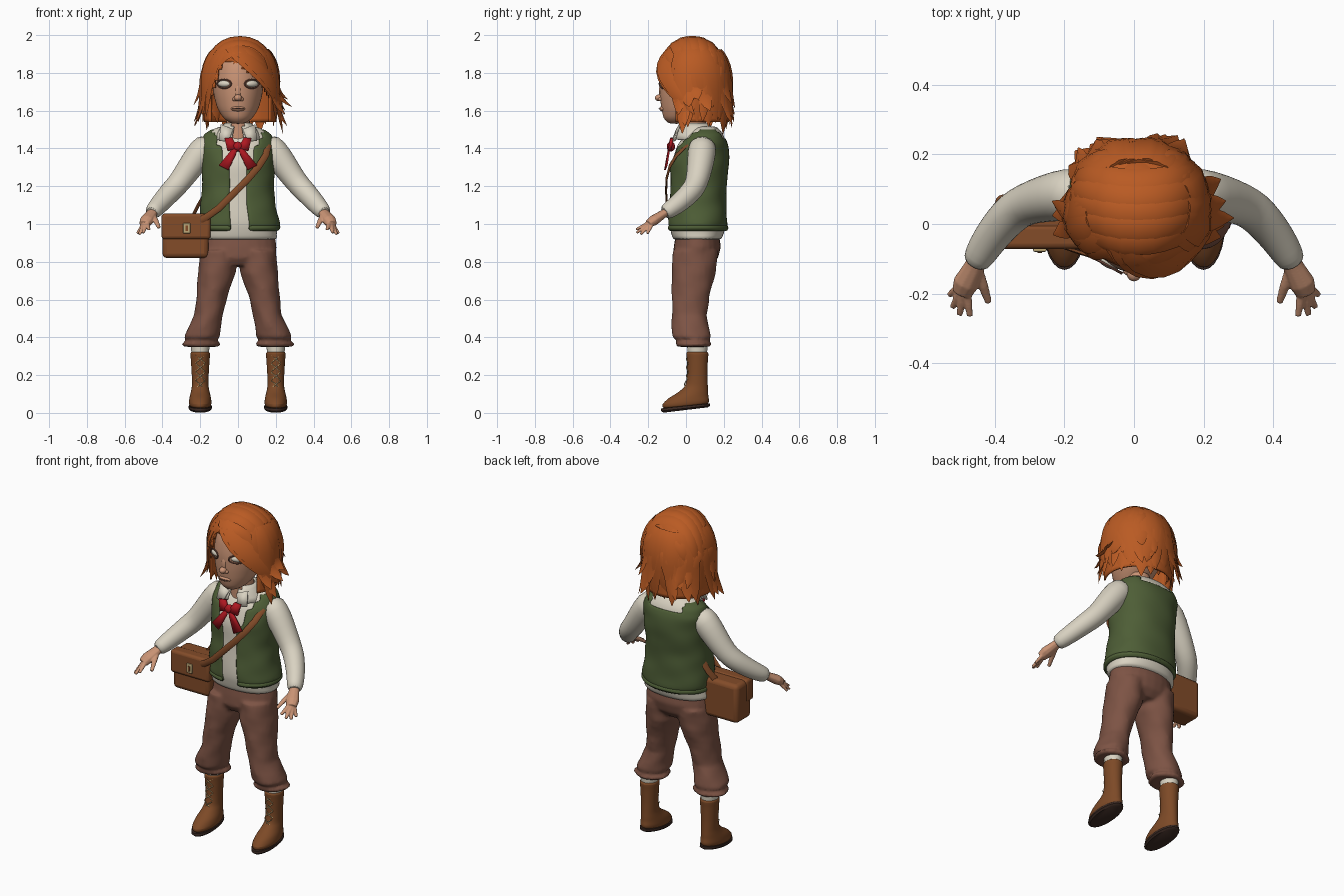
import bpy, bmesh, random
from math import sin, cos, pi, radians, copysign
from mathutils import Vector as V, Matrix

random.seed(4)
if "Cube" in bpy.data.objects:
    bpy.data.objects.remove(bpy.data.objects["Cube"])


def material(name, hexa):
    rgb = [(int(hexa[i:i + 2], 16) / 255) ** 2.2 for i in (0, 2, 4)] + [1]
    m = bpy.data.materials.new(name)
    m.use_nodes = True
    m.diffuse_color = rgb
    node = m.node_tree.nodes["Principled BSDF"]
    node.inputs["Base Color"].default_value = rgb
    node.inputs["Roughness"].default_value = 0.8
    return m


HAIR, SKIN = material("ginger_hair", "B85B28"), material("skin", "C89274")
SHIRT, VEST = material("cream_cloth", "D8D1C0"), material("green_wool", "4F5E39")
TROUSER, BOOT = material("brown_cloth", "7C5446"), material("boot_leather", "7C4B2B")
SOLE, BAG = material("dark_rubber", "3E2E28"), material("bag_leather", "824D2D")
RED, BRASS = material("red_ribbon", "AC1E26"), material("pale_brass", "BEA878")


def finish(name, bm, mat, drop=None, solid=0, remesh=0, sub=0, bevel=0):
    """Turn a bmesh into an object with its modifiers."""
    if drop:
        gone = [f for f in bm.faces if drop(f.calc_center_median())]
        bmesh.ops.delete(bm, geom=gone, context='FACES')
    bmesh.ops.recalc_face_normals(bm, faces=bm.faces)
    me = bpy.data.meshes.new(name)
    bm.to_mesh(me)
    bm.free()
    me.materials.append(mat)
    ob = bpy.data.objects.new(name, me)
    bpy.context.collection.objects.link(ob)
    if remesh:
        mod = ob.modifiers.new("blend", 'REMESH')
        mod.voxel_size, mod.use_smooth_shade = remesh, True
        mod = ob.modifiers.new("soften", 'SMOOTH')
        mod.iterations = 3
    if solid:
        ob.modifiers.new("thickness", 'SOLIDIFY').thickness = solid
    if bevel:
        mod = ob.modifiers.new("round", 'BEVEL')
        mod.width, mod.segments = bevel, 3
    if sub:
        ob.modifiers.new("smooth", 'SUBSURF').levels = sub
        ob.modifiers["smooth"].render_levels = sub
    return ob


def skin(name, parts, mat, cap=True, **kw):
    """Join rings of points into tubes; each part is a list of rings."""
    bm = bmesh.new()
    for rings in parts:
        vs = [[bm.verts.new(p) for p in r] for r in rings]
        n = len(vs[0])
        for a, b in zip(vs, vs[1:]):
            for i in range(n):
                bm.faces.new((a[i], a[(i + 1) % n], b[(i + 1) % n], b[i]))
        if cap:
            bm.faces.new(vs[0])
            bm.faces.new(vs[-1])
    return finish(name, bm, mat, **kw)


def loft(secs, n=24, steps=2, power=1.0, wrinkle=0.0):
    """Level oval rings from (x, y, z, half width, half depth)."""
    dense = []
    for a, b in zip(secs, secs[1:]):
        dense += [[p + (q - p) * i / steps for p, q in zip(a, b)] for i in range(steps)]
    dense.append(secs[-1])
    rings = []
    for x, y, z, rx, ry in dense:
        ring = []
        for i in range(n):
            t = 2 * pi * i / n
            s, c = sin(t), -cos(t)
            k = 1 + wrinkle * (sin(5 * t + 31 * z) + sin(3 * t - 47 * z))
            ring.append((x + rx * k * copysign(abs(s) ** power, s),
                         y + ry * k * copysign(abs(c) ** power, c), z))
        rings.append(ring)
    return rings


def sweep(path, n=10, flat=1.0, ups=None):
    """Rings along (x, y, z, radius) points, flattened towards up."""
    pts = [V(p[:3]) for p in path]
    rings = []
    for i, p in enumerate(pts):
        t = (pts[min(i + 1, len(pts) - 1)] - pts[max(i - 1, 0)]).normalized()
        side = t.cross(ups[i] if ups else V((0, -0.3, 1))).normalized()
        up = side.cross(t)
        rings.append([p + (side * cos(2 * pi * j / n) + up * sin(2 * pi * j / n) * flat) * path[i][3]
                      for j in range(n)])
    return rings


def ball(name, loc, size, mat, turn=0):
    bm = bmesh.new()
    m = Matrix.Translation(loc) @ Matrix.Rotation(turn, 4, 'Z') @ Matrix.Diagonal((*size, 1))
    bmesh.ops.create_uvsphere(bm, u_segments=20, v_segments=12, radius=1, matrix=m)
    return finish(name, bm, mat)


def box(name, lo, hi, mat, bevel):
    bm = bmesh.new()
    lo, hi = V(lo), V(hi)
    bmesh.ops.create_cube(bm, size=1, matrix=Matrix.Translation((lo + hi) / 2) @ Matrix.Diagonal((*(hi - lo), 1)))
    return finish(name, bm, mat, bevel=bevel)


def plate(name, pts, mat, solid=0.008):
    bm = bmesh.new()
    bm.faces.new([bm.verts.new(p) for p in pts])
    return finish(name, bm, mat, solid=solid)


# head and face
skin("head", [loft([(0, -.05, 1.53, .035, .04), (0, -.03, 1.56, .078, .09), (0, 0, 1.61, .11, .132),
                    (0, .02, 1.68, .13, .16), (0, .03, 1.76, .138, .172), (0, .04, 1.86, .125, .165),
                    (0, .04, 1.93, .06, .07)])], SKIN, sub=1)
skin("neck", [loft([(0, .05, 1.42, .07, .07), (0, .04, 1.58, .06, .06)])], SKIN)
ball("nose", (0, -.142, 1.668), (.021, .023, .018), SKIN)
ball("nose_bridge", (0, -.132, 1.7), (.016, .012, .04), SKIN)
ball("lips", (0, -.122, 1.61), (.038, .02, .014), SKIN)
ball("mouth_line", (0, -.139, 1.611), (.034, .006, .002), TROUSER)
for s in (-1, 1):
    ball("eye", (s * .073, -.108, 1.742), (.037, .018, .018), SHIRT, s * .5)
    turn = Matrix.Rotation(s * .5, 3, 'Z')
    rim = [V((s * .073, -.121, 1.742)) + turn @ V((.042 * cos(i * pi / 12), 0, .023 * sin(i * pi / 12)))
           for i in range(25)]
    skin("eye_rim", [sweep([(*p, .004) for p in rim], 6, ups=[V((0, -1, 0))] * 25)], TROUSER)
    ball("nostril_wing", (s * .018, -.134, 1.661), (.012, .014, .011), SKIN)

# hair: a cap cut open over the face, covered with tapering locks
CX, CY, RX, RY = .01, .045, .196, .188


def fullness(z):
    return max(.04, 1 - (max(0, z - 1.72) / .275) ** 2.3) ** .5


def hairline(x):
    return 1.86 - 2.8 * (x + .085) ** 2 if x > -.085 else 1.86 + (x + .085) * 3


levels = [1.5 + .02 * i for i in range(24)]
skin("hair_cap", [loft([(CX, CY, z, RX * fullness(z) * .97, RY * fullness(z) * .97) for z in levels], 64, 1)],
     HAIR, drop=lambda c: (c.y < -.05 and c.z < hairline(c.x)) or c.z < 1.53, solid=.01)


def lock(a0, a1, z0, z1, width, flick=0.0, k=1.0):
    path, ups = [], []
    for i in range(10):
        t = i / 9
        a = radians(a0 + (a1 - a0) * t)
        z = z0 + (z1 - z0) * t ** 1.4
        q = fullness(z) * k + flick * t ** 4
        p = V((CX + RX * q * sin(a), CY - RY * q * cos(a), z))
        path.append((*p, width * max(0, sin(pi * (.12 + .88 * t))) ** .6 + .002))
        ups.append((p - V((CX, CY, 1.68))).normalized())
    return sweep(path, 4, .3, ups)


def crown_band(y, width):
    """A lock lying across the top from one side to the other."""
    s = (1 - abs((y - CY) / RY) ** 2.3) ** .5
    path, ups = [], []
    for i in range(15):
        a = pi * (i + .5) / 15
        up = V((cos(a) * s, (y - CY) / RY, sin(a) * s))
        wide = copysign(abs(cos(a)) ** .9, cos(a)) * s
        path.append((CX + RX * 1.02 * wide, y + .012 * sin(3 * a), 1.72 + .267 * sin(a) ** .9 * s,
                     width * sin(a) ** .5))
        ups.append(up)
    return sweep(path, 6, .25, ups)


locks = [lock(-34, 80, 1.93, 1.66, .038), lock(-28, 82, 1.945, 1.6, .05, .1, 1.02),
         lock(-15, 90, 1.95, 1.58, .055, .15, 1.03), lock(-36, -66, 1.92, 1.57, .034),
         lock(-50, -78, 1.93, 1.54, .045, .15)]
locks += [crown_band(-.09 + .045 * i, random.uniform(.036, .043)) for i in range(7)]
for i in range(22):
    a = 68 + i * 226 / 21
    locks.append(lock(a - 8, a + random.uniform(-8, 8), 1.92, random.uniform(1.47, 1.56),
                      random.uniform(.048, .066), random.uniform(-.15, .2), random.uniform(.97, 1.05)))
for i in range(16):
    a = 70 + i * 220 / 15
    locks.append(lock(a, a + random.uniform(-25, 25), 1.82, random.uniform(1.51, 1.64),
                      random.uniform(.032, .046), random.uniform(.05, .25), 1.03))
# flicked tips, strongest on the left
for a, z, f in ((70, 1.58, .3), (84, 1.62, .42), (95, 1.66, .3), (78, 1.52, .3), (110, 1.6, .3),
                (-72, 1.52, .3), (-85, 1.54, .25), (160, 1.58, .2), (215, 1.62, .2)):
    locks.append(lock(a - 12, a, 1.76, z, .042, f, 1.0))
skin("hair_locks", locks, HAIR)

# shirt, collar and vest
torso = [(.01, .06, .965, .198, .15), (.01, .06, 1.0, .212, .16), (0, .06, 1.1, .2, .155), (0, .065, 1.2, .19, .15),
         (0, .07, 1.32, .195, .16), (0, .085, 1.42, .2, .14), (0, .1, 1.475, .18, .105), (0, .105, 1.52, .11, .06)]
shirt = [(.005, .06, .91, .205, .125), (.005, .06, .95, .202, .14)]
shirt += [(x, y, z, rx * .94, ry * .94) for x, y, z, rx, ry in torso[1:]]
skin("shirt_body", [loft(shirt, 32, 2, .9, .006)], SHIRT, sub=1)
skin("shirt_collar", [loft([(0, .05, 1.535, .07, .07), (0, .05, 1.5, .1, .095), (0, .055, 1.45, .13, .12)])],
     SHIRT, cap=False, drop=lambda c: c.y < -.01 and abs(c.x) < .03, solid=.01)
skin("vest", [loft(torso, 32, 3, .9, .011)], VEST, cap=False, solid=.014, sub=1,
     drop=lambda c: (c.y < .08 and abs(c.x - .003) < .035 + max(0, c.z - 1.25) * .4)
     or (c.z > 1.45 and abs(c.x) < .11) or c.z > 1.505)
skin("vest_hem", [loft([(.01, .06, .96, .2, .152), (.01, .06, .975, .216, .166), (.01, .06, .995, .212, .16)],
                       32, 1, .9, .009)], VEST, cap=False, solid=.012, sub=1,
     drop=lambda c: c.y < .05 and abs(c.x) < .035)

# arms and hands
for s in (-1, 1):
    arm = [(.14, .09, 1.43, .07), (.19, .085, 1.39, .078), (.25, .075, 1.305, .07), (.31, .058, 1.22, .061),
           (.345, .037, 1.183, .06), (.38, .002, 1.145, .056), (.42, -.05, 1.1, .051), (.447, -.095, 1.07, .045),
           (.458, -.118, 1.057, .036)]
    skin("sleeve", [sweep([(s * x, y, z, r) for x, y, z, r in arm], 16)], SHIRT, sub=1)
    digits = [[(.44, -.08, 1.08, .026), (.46, -.125, 1.05, .031), (.483, -.17, 1.02, .038), (.495, -.198, 1.0, .03)],
              [(.452, -.13, 1.045, .018), (.434, -.178, 1.015, .015), (.418, -.226, .98, .01)]]
    for x, y, z in ((.472, -.265, .97), (.502, -.262, .953), (.522, -.24, .945), (.532, -.205, .95)):
        root = V((.485, -.17, 1.02)).lerp(V((x, y, z)), .25)
        digits.append([(*root, .014), (*root.lerp(V((x, y, z)), .5), .0125), (x, y, z, .009)])
    skin("hand", [sweep([(s * x, y, z, r) for x, y, z, r in d], 10, .75) for d in digits], SKIN, remesh=.004)

# trousers: hips and two legs blended together
parts = [loft([(.005, .06, .94, .19, .115), (.005, .06, .88, .2, .125), (0, .05, .82, .2, .12), (0, .045, .78, .15, .09)])]
for s in (-1, 1):
    leg = [(.1, .05, .86, .1, .12), (.112, .04, .74, .1, .117), (.138, .025, .62, .082, .1),
           (.155, .018, .52, .076, .092), (.178, .023, .45, .086, .1), (.192, .03, .4, .096, .102),
           (.192, .038, .385, .08, .084), (.195, .04, .365, .106, .097), (.195, .04, .35, .09, .085)]
    parts.append(loft([(s * a, b, c, d, e) for a, b, c, d, e in leg], 24, 3, 1, .016))
skin("trousers", parts, TROUSER, remesh=.011)

# socks and boots
for s in (-1, 1):
    X = s * .2
    skin("sock", [loft([(X, .06, .29, .045, .05), (X, .06, .37, .05, .055)])], SHIRT)
    boot = loft([(X, -.002, .018, .056, .12), (X, -.002, .045, .061, .126), (X, .012, .075, .057, .107),
                 (X, .038, .105, .05, .08), (X, .056, .14, .044, .06), (X, .06, .2, .045, .054),
                 (X, .06, .28, .05, .056), (X, .06, .315, .053, .06), (X, .06, .325, .046, .052)])
    sole = loft([(X, -.002, 0, .053, .118), (X, -.002, .01, .062, .13), (X, -.002, .024, .061, .129)])
    for rings in (boot, sole):
        for r in rings:
            r[:] = [(x, y, z + .12 * max(0, y + .13) * max(0, 1 - z / .15)) for x, y, z in r]
    skin("boot", [boot], BOOT, sub=1)
    skin("boot_sole", [sole], SOLE)
    for i in range(4):
        z = .13 + i * .045
        y = -.008 if i == 0 else .003
        for d in (-1, 1):
            skin("boot_lace", [sweep([(X - d * .024, y + .008, z, .0025), (X, y - .001, z + .02, .0025),
                                      (X + d * .024, y + .008, z + .04, .0025)], 5)], BRASS)

# ribbon bow
ball("bow_knot", (-.002, -.08, 1.41), (.028, .022, .026), RED)
for s in (-1, 1):
    plate("bow_tail", [(0, -.085, 1.415), (s * .035, -.085, 1.39), (s * .1, -.098, 1.31), (s * .05, -.108, 1.285),
                       (s * .008, -.092, 1.375)], RED)
    plate("bow_loop", [(0, -.08, 1.4), (s * .055, -.078, 1.385), (s * .07, -.065, 1.45), (s * .03, -.065, 1.455)],
          RED, .018)
    plate("collar_wing", [(s * .025, -.045, 1.5), (s * .09, -.03, 1.525), (s * .1, -.055, 1.44), (s * .05, -.07, 1.435)],
          SHIRT)

# satchel with front flap, clasp and strap
box("satchel_body", (-.4, -.055, .82), (-.155, .085, 1.05), BAG, .024)
box("satchel_flap", (-.405, -.072, .92), (-.145, .0, 1.055), BAG, .016)
box("satchel_clasp", (-.29, -.08, .95), (-.252, -.068, 1.005), BRASS, .004)
box("clasp_slot", (-.278, -.083, .962), (-.264, -.075, .993), BAG, .002)
strap = [(-.22, -.06, 1.01), (-.17, -.078, 1.035), (-.1, -.1, 1.085), (-.02, -.105, 1.165), (.05, -.104, 1.235),
         (.11, -.086, 1.305), (.148, -.05, 1.365), (.16, .01, 1.42)]
skin("satchel_strap", [sweep([(*p, .018) for p in strap], 8, .3, [V((p[0] * .8, -1, 0)) for p in strap])], BAG)
back = [(-.24, .06, 1.04), (-.21, .09, 1.1), (-.17, .1, 1.17)]
skin("satchel_strap_back", [sweep([(*p, .018) for p in back], 8, .3, [V((-1, .3, 0))] * 3)], BAG)

# shading
for ob in bpy.context.scene.objects:
    ob.select_set(ob.type == 'MESH')
    if ob.type == 'MESH':
        bpy.context.view_layer.objects.active = ob
bpy.ops.object.shade_smooth_by_angle(angle=radians(40))
